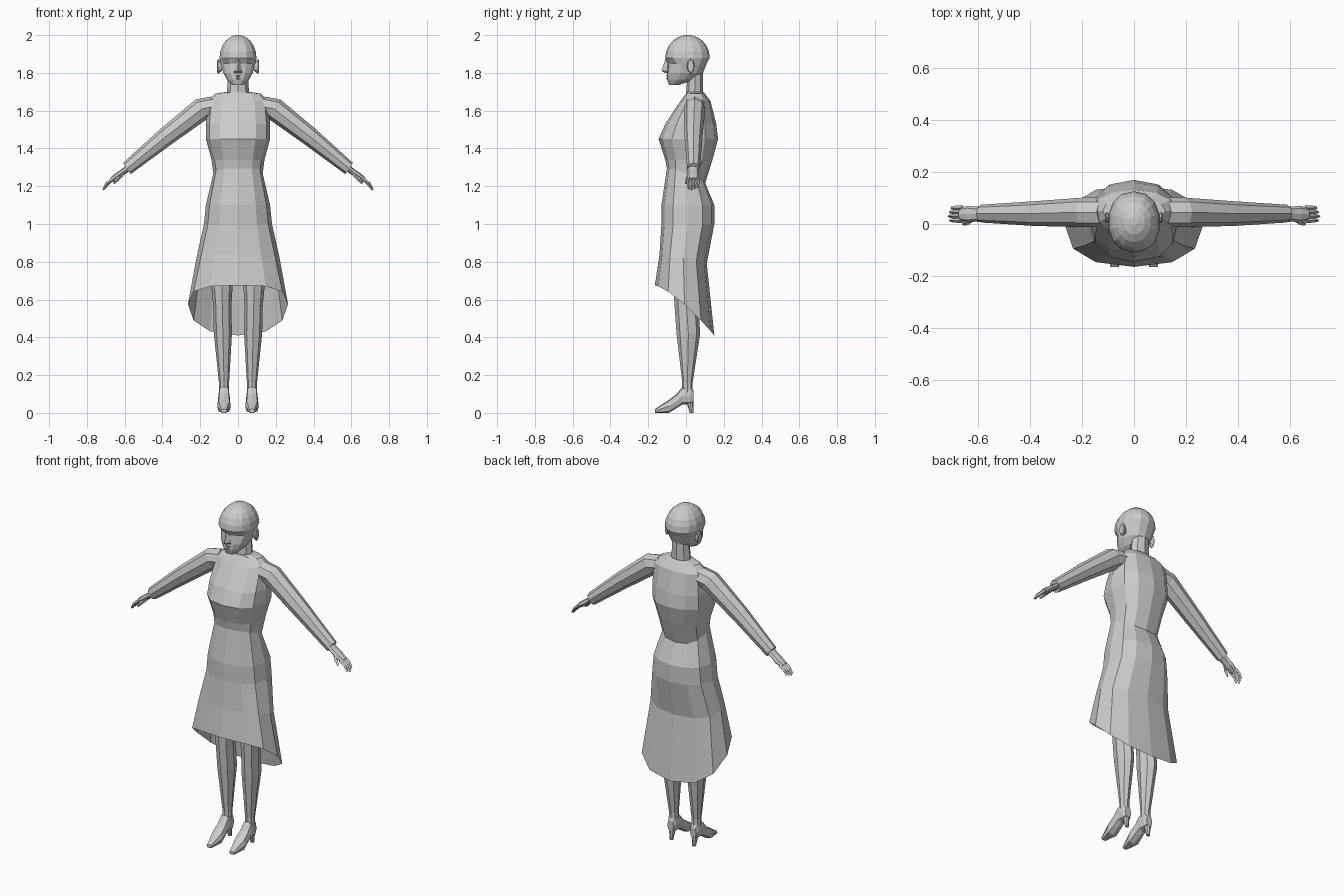
import bpy, bmesh
from math import cos, sin, pi
from mathutils import Vector

cube = bpy.data.objects.get("Cube")
if cube:
    bpy.data.objects.remove(cube)

grey = bpy.data.materials.new("plain_grey")
grey.use_nodes = True
grey.diffuse_color = (.6, .6, .6, 1)
grey.node_tree.nodes["Principled BSDF"].inputs["Base Color"].default_value = grey.diffuse_color


def oval(sides, squareness=1):
    """Unit outline starting at the front centre; lower powers are squarer."""
    def bulge(value):
        return abs(value) ** squareness * (1 if value > 0 else -1)
    angles = [2 * pi * i / sides for i in range(sides)]
    return [(bulge(sin(a)), -bulge(cos(a))) for a in angles]


def loft(name, rings, closed=True, mirrored=False):
    """Skin a list of equal-length point rings with flat faces."""
    bm = bmesh.new()
    rows = [[bm.verts.new(point) for point in ring] for ring in rings]
    for lower, upper in zip(rows, rows[1:]):
        for i in range(len(lower)):
            bm.faces.new((lower[i - 1], lower[i], upper[i], upper[i - 1]))
    if closed:
        bm.faces.new(rows[0])
        bm.faces.new(rows[-1])
    bmesh.ops.recalc_face_normals(bm, faces=bm.faces)
    mesh = bpy.data.meshes.new(name)
    bm.to_mesh(mesh)
    bm.free()
    mesh.materials.append(grey)
    part = bpy.data.objects.new(name, mesh)
    bpy.context.collection.objects.link(part)
    if mirrored:
        part.modifiers.new("Mirror", 'MIRROR').use_mirror_merge = False


def level(outline, width, front, back, height, drop=0, centre=0):
    """Horizontal ring between a front and back y; drop lowers its back."""
    ring = []
    for u, v in outline:
        depth = min(1, max(0, (v + 1) / 2))
        ring.append(Vector((centre + u * width, front + (back - front) * depth,
                            height - drop * depth ** 1.4)))
    return ring


def tube(name, outline, stations, flatness=1):
    """Mirrored limb through (centre, thickness) stations, square to its path."""
    path = [Vector(centre) for centre, thickness in stations]
    along = (path[-1] - path[0]).normalized()
    side = Vector((0, 1, 0))
    up = along.cross(side).normalized()
    loft(name, [[centre + up * u * thickness + side * v * thickness * flatness
                 for u, v in outline]
                for centre, (point, thickness) in zip(path, stations)], mirrored=True)


# Bodice, from the slanted waist to the neckline
body = oval(12, squareness=.85)
loft("bodice", [
    level(body, width=.13, front=-.1, back=.1, height=1.29, drop=.08),
    level(body, width=.14, front=-.11, back=.14, height=1.34),
    level(body, width=.17, front=-.145, back=.17, height=1.45),
    level(body, width=.17, front=-.11, back=.16, height=1.53),
    level(body, width=.16, front=-.03, back=.13, height=1.65),
    level(body, width=.12, front=0, back=.1, height=1.69),
    level(body, width=.06, front=0, back=.09, height=1.7),
])

# Skirt, open below, with a hem that dips at the back
loft("skirt", [
    level(body, width=.13, front=-.1, back=.1, height=1.3, drop=.08),
    level(body, width=.17, front=-.13, back=.15, height=1.1),
    level(body, width=.18, front=-.13, back=.15, height=1),
    level(body, width=.22, front=-.14, back=.11, height=.84, drop=.05),
    level(body, width=.265, front=-.165, back=.15, height=.675, drop=.265),
], closed=False)

# Neck
round_section = oval(8)
loft("neck", [
    level(round_section, width=.06, front=0, back=.09, height=1.68),
    level(round_section, width=.05, front=.01, back=.09, height=1.82),
])

# Head: chin, jaw and hollowed eyes below a rounded skull
face = oval(14, squareness=.9)
eye_line = level(face, width=.094, front=-.1, back=.11, height=1.85)
for i in (1, 2, -1, -2):
    eye_line[i].y += .014
skull = []
for i in range(6):
    reach, rise = cos(i * pi / 11), sin(i * pi / 11)
    skull.append(level(face, width=.1 * reach, front=.01 - .12 * reach,
                       back=.01 + .116 * reach, height=1.88 + .121 * rise))
loft("head", [
    level(face, width=.03, front=-.09, back=-.04, height=1.735),
    level(face, width=.06, front=-.1, back=.05, height=1.765),
    level(face, width=.08, front=-.1, back=.09, height=1.8),
    eye_line,
] + skull)

# Nose, lips and ears
wedge = oval(4)
loft("nose", [
    level(wedge, width=.02, front=-.11, back=-.08, height=1.8),
    level(wedge, width=.02, front=-.13, back=-.07, height=1.81),
    level(wedge, width=.01, front=-.11, back=-.08, height=1.87),
])
for name, height in (("lower_lip", 1.77), ("upper_lip", 1.784)):
    loft(name, [level(wedge, width=.03 - abs(rise) * 2, front=-.106 + abs(rise),
                      back=-.07, height=height + rise) for rise in (-.006, 0, .006)])
loft("ears", [
    [Vector((x, .025 + v * size, 1.835 + u * size * 2)) for u, v in round_section]
    for x, size in ((.085, .012), (.105, .02), (.11, .016))
], mirrored=True)

# Sleeves, with narrower wrists and palms emerging from the cuffs
tube("sleeves", round_section, [
    ((.11, .045, 1.625), .06),
    ((.19, .045, 1.61), .06),
    ((.385, .04, 1.46), .05),
    ((.588, .04, 1.294), .036),
], flatness=.95)
tube("palms", round_section, [
    ((.57, .038, 1.305), .018),
    ((.61, .038, 1.275), .016),
    ((.635, .038, 1.256), .018),
    ((.668, .038, 1.234), .014),
], flatness=1.8)

# Four curled fingers side by side, then a thumb
for i, name in enumerate(("index_fingers", "middle_fingers", "ring_fingers", "little_fingers")):
    y = .014 + .016 * i
    reach = 1 - .1 * abs(i - 1)
    tube(name, wedge, [
        ((.66, y, 1.238), .01),
        ((.66 + .033 * reach, y, 1.238 - .024 * reach), .009),
        ((.66 + .054 * reach, y, 1.238 - .058 * reach), .005),
    ])
tube("thumbs", wedge, [
    ((.615, .025, 1.265), .012),
    ((.638, .006, 1.238), .01),
    ((.658, 0, 1.215), .006),
])

# Legs, continuing up under the skirt
loft("legs", [
    level(round_section, width=.027, front=-.02, back=.035, height=.1, centre=.074),
    level(round_section, width=.027, front=-.02, back=.035, height=.16, centre=.074),
    level(round_section, width=.048, front=-.05, back=.075, height=.42, centre=.08),
    level(round_section, width=.048, front=-.06, back=.066, height=.56, centre=.083),
    level(round_section, width=.08, front=-.09, back=.1, height=1, centre=.09),
], mirrored=True)


def upright(y, width, sole, top):
    """Upright ring across a shoe."""
    return [Vector((.074 + u * width, y, (sole + top) / 2 + v * (top - sole) / 2))
            for u, v in oval(8, squareness=.7)]


# Pointed shoes with slim heels
loft("shoes", [
    upright(y=.04, width=.02, sole=.055, top=.115),
    upright(y=.025, width=.028, sole=.045, top=.14),
    upright(y=-.018, width=.03, sole=.045, top=.14),
    upright(y=-.05, width=.032, sole=.025, top=.1),
    upright(y=-.09, width=.036, sole=0, top=.07),
    upright(y=-.165, width=.016, sole=0, top=.02),
], mirrored=True)
loft("heels", [
    level(round_section, width=.01, front=.02, back=.04, height=0, centre=.074),
    level(round_section, width=.02, front=0, back=.04, height=.065, centre=.074),
], mirrored=True)
